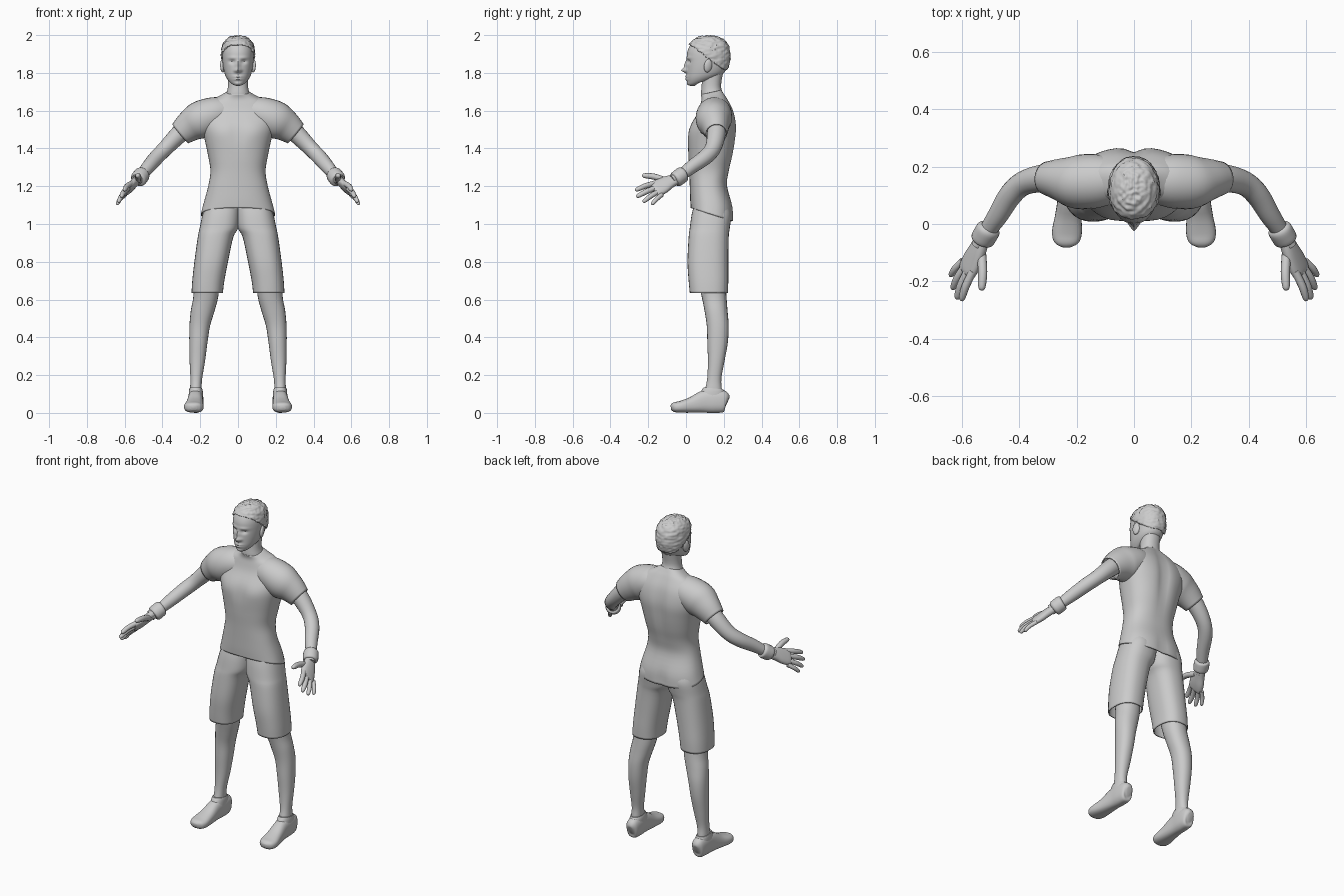
import bpy, bmesh, math
from mathutils import Vector, Matrix, noise


def resample(rows, steps):
    """Catmull-Rom interpolation of every column of a table."""
    out = []
    n = len(rows)
    for i in range(n - 1):
        a, b, c, d = (rows[max(0, min(n - 1, i + k))] for k in (-1, 0, 1, 2))
        for s in range(steps):
            t = s / steps
            out.append([0.5 * (2 * q + (r - p) * t + (2 * p - 5 * q + 4 * r - w) * t * t
                               + (3 * q - p - 3 * r + w) * t ** 3)
                        for p, q, r, w in zip(a, b, c, d)])
    out.append(list(rows[-1]))
    return out


def finish(name, bm, mirror=False, thick=0):
    bmesh.ops.recalc_face_normals(bm, faces=bm.faces[:])
    me = bpy.data.meshes.new(name)
    bm.to_mesh(me)
    bm.free()
    ob = bpy.data.objects.new(name, me)
    bpy.context.collection.objects.link(ob)
    if thick:
        m = ob.modifiers.new("thickness", 'SOLIDIFY')
        m.thickness = thick
    if mirror:
        ob.modifiers.new("mirror", 'MIRROR').use_clip = False
    return ob


def skin(name, rings, caps=(True, True), **kw):
    bm = bmesh.new()
    vs = [[bm.verts.new(p) for p in r] for r in rings]
    n = len(vs[0])
    for a, b in zip(vs, vs[1:]):
        for i in range(n):
            bm.faces.new((a[i], a[(i + 1) % n], b[(i + 1) % n], b[i]))
    if caps[0]:
        bm.faces.new(vs[0])
    if caps[1]:
        bm.faces.new(vs[-1])
    return finish(name, bm, **kw)


def unit_ring(n, p):
    for k in range(n):
        a = 2 * math.pi * k / n
        c, s = math.cos(a), math.sin(a)
        yield (math.copysign(abs(c) ** (2 / p), c), math.copysign(abs(s) ** (2 / p), s))


def stack(name, rows, n=32, steps=4, p=2.2, **kw):
    """Level rings: z front, z back, x0, x1, y0, y1."""
    rings = []
    for zf, zb, x0, x1, y0, y1 in resample(rows, steps):
        rings.append([((x0 + x1) / 2 + (x1 - x0) / 2 * c, (y0 + y1) / 2 + (y1 - y0) / 2 * s,
                       (zf + zb) / 2 + (zb - zf) / 2 * s) for c, s in unit_ring(n, p)])
    return skin(name, rings, **kw)


def tube(name, rows, side, n=20, steps=4, p=2.0, **kw):
    """Rings along a path: x, y, z, half-size along side, half-size across."""
    pts = resample(rows, steps)
    rings = []
    for i, (x, y, z, a, b) in enumerate(pts):
        t = (Vector(pts[min(i + 1, len(pts) - 1)][:3]) - Vector(pts[max(i - 1, 0)][:3])).normalized()
        s = Vector(side)
        s = (s - t * s.dot(t)).normalized()
        w = t.cross(s)
        rings.append([Vector((x, y, z)) + s * a * u + w * b * v for u, v in unit_ring(n, p)])
    return skin(name, rings, mirror=True, **kw)


def sculpt(ob, bumps, front):
    """Soft bumps in y: x, z, x spread, z spread, amount."""
    for v in ob.data.vertices:
        if (v.co.y < 0.12) == front:
            x, z = abs(v.co.x), v.co.z
            v.co.y += sum(d * math.exp(-((x - cx) / sx) ** 2 - ((z - cz) / sz) ** 2)
                          for cx, cz, sx, sz, d in bumps)


# Shirt
shirt = stack("shirt_body", [
    (1.085, 1.015, -.197, .197, .025, .252), (1.13, 1.09, -.182, .182, .022, .248),
    (1.20, 1.20, -.158, .158, .02, .218), (1.28, 1.28, -.146, .146, .017, .228),
    (1.36, 1.36, -.158, .158, .012, .248), (1.44, 1.44, -.175, .175, .01, .262),
    (1.52, 1.52, -.195, .195, .025, .268), (1.59, 1.60, -.195, .195, .062, .252),
    (1.64, 1.66, -.15, .15, .078, .222), (1.665, 1.69, -.095, .095, .082, .203),
    (1.685, 1.71, -.06, .06, .078, .19)], n=48, p=2.4, caps=(False, False), thick=.006)
sculpt(shirt, [(0, 1.5, .03, .16, -.018), (0, 1.05, .03, .06, -.01)], False)
sculpt(shirt, [(.09, 1.49, .06, .05, -.008), (0, 1.47, .025, .08, .006)], True)
tube("sleeve", [
    (.07, .155, 1.595, .078, .08), (.13, .15, 1.58, .092, .094), (.2, .147, 1.55, .1, .094),
    (.255, .155, 1.518, .084, .075), (.305, .16, 1.478, .066, .058)],
    (.6, 0, .8), n=28, caps=(True, False), thick=.006)

# Shorts and legs
stack("shorts_leg", [
    (1.11, 1.10, -.01, .172, .045, .225), (1.05, 1.05, -.01, .188, .03, .24),
    (.98, .98, -.002, .203, .02, .232), (.93, .93, .025, .213, .014, .226),
    (.8, .8, .053, .231, .008, .224), (.7, .7, .072, .242, .014, .224),
    (.635, .635, .08, .246, .02, .222)], p=2.4, caps=(True, False), mirror=True, thick=.006)
stack("lower_leg", [
    (.76, .76, .09, .23, .05, .205), (.62, .62, .104, .236, .082, .214),
    (.54, .54, .124, .25, .098, .22), (.46, .46, .148, .257, .11, .226),
    (.37, .37, .162, .258, .113, .221), (.27, .27, .175, .256, .116, .203),
    (.18, .18, .19, .252, .112, .187), (.12, .12, .193, .254, .1, .19),
    (.07, .07, .195, .254, .09, .19)], n=24, mirror=True)

# Shoes
tube("shoe", [
    (.222, .219, .055, .014, .025), (.222, .208, .058, .034, .054), (.223, .16, .063, .04, .063),
    (.225, .1, .06, .04, .06), (.229, .03, .042, .046, .042), (.234, -.03, .032, .052, .031),
    (.235, -.065, .03, .042, .025), (.235, -.08, .028, .016, .013)], (1, 0, 0), n=28, p=2.5)
stack("shoe_collar", [
    (.135, .125, .19, .257, .093, .196), (.115, .11, .186, .26, .08, .205),
    (.07, .07, .184, .262, .06, .212)], n=24, mirror=True)

# Arms and wrist bands
tube("arm", [
    (.24, .16, 1.54, .052, .052), (.315, .16, 1.472, .048, .049), (.385, .142, 1.4, .041, .043),
    (.432, .1, 1.352, .04, .041), (.475, .03, 1.302, .036, .036), (.515, -.03, 1.255, .029, .029),
    (.54, -.075, 1.23, .03, .024)], (.5, .3, .7))
tube("wrist_band", [
    (.503, -.01, 1.267, .03, .03), (.507, -.017, 1.263, .042, .041), (.518, -.036, 1.249, .044, .043),
    (.529, -.055, 1.235, .042, .04), (.532, -.061, 1.231, .028, .026)], (.5, .3, .7))

# Hands
ACROSS = (.11, .06, -.16)
tube("palm", [
    (.526, -.045, 1.24, .028, .022), (.545, -.09, 1.222, .038, .022), (.565, -.13, 1.2, .047, .021),
    (.582, -.163, 1.184, .046, .017), (.587, -.173, 1.18, .036, .01)], ACROSS, p=2.4)
FINGERS = {
    "index_finger": ((.562, -.165, 1.216), (.602, -.268, 1.178), .0135),
    "middle_finger": ((.577, -.158, 1.192), (.618, -.262, 1.143), .0135),
    "ring_finger": ((.59, -.147, 1.171), (.633, -.228, 1.115), .0125),
    "little_finger": ((.598, -.128, 1.155), (.64, -.182, 1.102), .0115),
    "thumb": ((.532, -.10, 1.228), (.532, -.232, 1.256), .0155)}
for name, (a, b, r) in FINGERS.items():
    a, b = Vector(a), Vector(b)
    bend = Vector((.005, 0, .004)) if name != "thumb" else Vector((-.004, 0, .008))
    rows = []
    for f, k in ((0, 1.05), (.5, 1.05), (.85, .9), (.97, .6), (1, .15)):
        c = a.lerp(b, f) + bend * math.sin(math.pi * f)
        rows.append((*c, r * k, r * k))
    tube(name, rows, ACROSS, n=12, steps=3)

# Neck and head
stack("neck", [
    (1.63, 1.65, -.085, .085, .095, .21), (1.68, 1.70, -.062, .062, .08, .192),
    (1.73, 1.74, -.053, .053, .083, .186), (1.81, 1.82, -.055, .055, .085, .2)])
head = stack("head", [
    (1.73, 1.775, -.02, .02, .045, .11), (1.735, 1.778, -.043, .043, .016, .165),
    (1.765, 1.792, -.063, .063, .005, .193), (1.81, 1.815, -.075, .075, .004, .211),
    (1.86, 1.86, -.082, .082, .005, .226), (1.91, 1.91, -.082, .082, .007, .226),
    (1.95, 1.95, -.073, .073, .024, .214), (1.975, 1.975, -.054, .054, .05, .19),
    (1.987, 1.987, -.03, .03, .08, .16), (1.99, 1.99, -.004, .004, .115, .125)],
    n=64, steps=9, p=2.15)
sculpt(head, [
    (0, 1.813, .014, .012, -.026), (0, 1.84, .011, .025, -.014), (.03, 1.859, .015, .01, .012),
    (.03, 1.88, .025, .008, -.005), (0, 1.78, .022, .006, -.009), (0, 1.766, .02, .006, -.009),
    (0, 1.742, .02, .01, -.006), (.017, 1.812, .006, .007, -.006)], True)
bm = bmesh.new()
bmesh.ops.create_uvsphere(bm, u_segments=16, v_segments=10, radius=1, matrix=Matrix.Translation(
    (.081, .117, 1.838)) @ Matrix.Rotation(-.2, 4, 'X') @ Matrix.Rotation(.35, 4, 'Z')
    @ Matrix.Diagonal((.012, .023, .036, 1)))
finish("ear", bm, mirror=True)

# Hair: raised, tousled copy of the upper skull
bm = bmesh.new()
bm.from_mesh(head.data)
bald = []
for f in bm.faces:
    c = f.calc_center_median()
    if c.z < 1.945 - .75 * max(0, c.y - .03) or c.z < 1.82:
        bald.append(f)
bmesh.ops.delete(bm, geom=bald, context='FACES')
bm.normal_update()
shifts = [(v, v.normal * (.007 + .006 * noise.noise(v.co * 75))) for v in bm.verts]
for v, s in shifts:
    v.co += s
finish("hair", bm, thick=.012)

# Smooth shading
for ob in bpy.context.collection.objects:
    ob.select_set(True)
    bpy.context.view_layer.objects.active = ob
bpy.ops.object.shade_smooth_by_angle(angle=math.radians(45))
